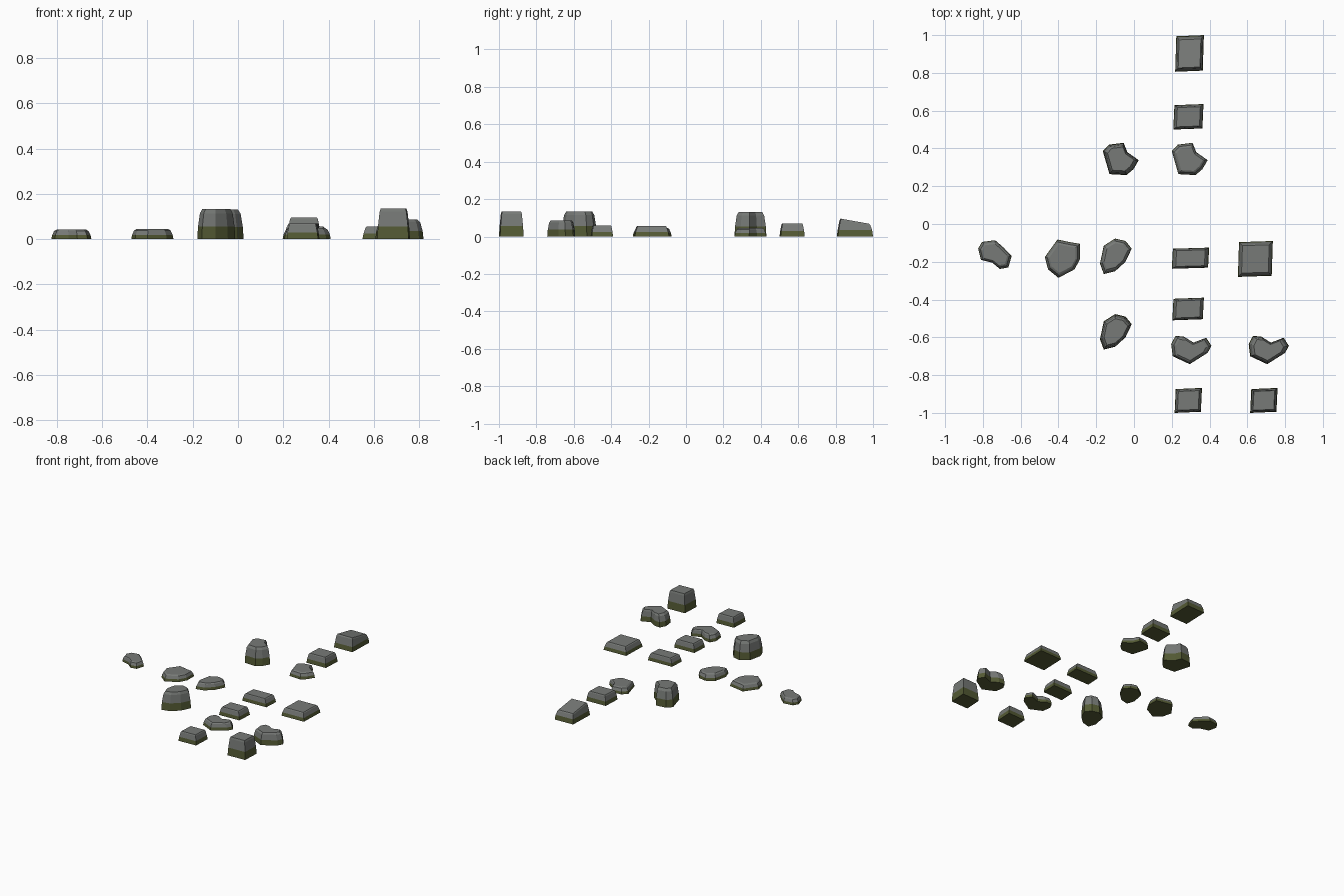
import bpy, bmesh

if "Cube" in bpy.data.objects:
    bpy.data.objects.remove(bpy.data.objects["Cube"])


def material(name, rgb):
    m = bpy.data.materials.new(name)
    m.diffuse_color = (*rgb, 1)
    m.use_nodes = True
    m.node_tree.nodes["Principled BSDF"].inputs["Base Color"].default_value = m.diffuse_color
    return m


STONE = material("grey stone", (0.185, 0.195, 0.185))
MOSS = material("dark moss", (0.09, 0.105, 0.035))

# rings from ground to crown: (share of height, outline scale)
ROUND = [(0, 1), (0.42, 0.96), (0.86, 0.86), (1, 0.74)]
BLOCK = [(0, 1), (0.42, 0.95), (0.9, 0.85), (1, 0.79)]


def rock(name, outline, height, rings, shift=(0, 0), slope=(0, 0)):
    """Stack scaled copies of an outline; slope tilts the upper rings."""
    pts = [(x / 1000 + shift[0], y / 1000 + shift[1]) for x, y in outline]
    xs, ys = [p[0] for p in pts], [p[1] for p in pts]
    cx, cy = (min(xs) + max(xs)) / 2, (min(ys) + max(ys)) / 2
    bm = bmesh.new()
    loops = []
    for f, s in rings:
        loop = []
        for x, y in pts:
            dx, dy = (x - cx) * s, (y - cy) * s
            tilt = (slope[0] * dx + slope[1] * dy) * (f if f > 0.5 else 0)
            loop.append(bm.verts.new((cx + dx, cy + dy, height * f + tilt)))
        loops.append(loop)
    n = len(pts)
    bm.faces.new(loops[0]).material_index = 1
    bm.faces.new(loops[-1])
    for k, (a, b) in enumerate(zip(loops, loops[1:])):
        for i in range(n):
            j = (i + 1) % n
            face = bm.faces.new((a[i], a[j], b[j], b[i]))
            face.material_index = 1 if k == 0 else 0   # mossy foot
    bmesh.ops.recalc_face_normals(bm, faces=bm.faces)
    mesh = bpy.data.meshes.new(name)
    bm.to_mesh(mesh)
    bm.free()
    mesh.materials.append(STONE)
    mesh.materials.append(MOSS)
    obj = bpy.data.objects.new(name, mesh)
    bpy.context.collection.objects.link(obj)


def block(x0, x1, y0, y1, skew=6):
    """Slightly irregular rectangle outline, in thousandths."""
    return [(x0, y0), (x1 - skew, y0 + skew), (x1, y1), (x0 + skew, y1 - skew)]


# outlines of the rounded stones, in thousandths
NOTCHED = [(200, 386), (232, 420), (310, 430), (330, 380),
           (390, 338), (362, 290), (325, 259), (235, 264)]
BEAN = [(197, -635), (220, -592), (265, -597), (315, -628), (382, -602),
        (410, -645), (390, -682), (295, -742), (205, -700)]
OVAL = [(-100, -77), (-45, -90), (-12, -130), (-45, -200),
        (-100, -250), (-160, -265), (-180, -210), (-160, -115)]
SHIELD = [(-472, -175), (-405, -82), (-345, -95), (-285, -105),
          (-285, -185), (-315, -240), (-400, -285), (-455, -240)]
PEBBLE = [(-825, -130), (-805, -95), (-735, -86), (-690, -125), (-648, -170),
          (-665, -230), (-710, -238), (-750, -205), (-810, -190)]

# rounded stones, low and tall
rock("notched_stone_low", NOTCHED, 0.045, ROUND)
rock("notched_stone_tall", NOTCHED, 0.13, ROUND, (-0.365, 0))
rock("bean_stone_low", BEAN, 0.05, ROUND)
rock("bean_stone_tall", BEAN, 0.087, ROUND, (0.41, 0))
rock("oval_stone_low", OVAL, 0.047, ROUND)
rock("oval_stone_tall", OVAL, 0.133, ROUND, (0, -0.40))
rock("shield_stone", SHIELD, 0.045, ROUND)
rock("pebble_stone", PEBBLE, 0.042, ROUND)

# square-cut blocks
rock("back_wedge_block", block(218, 370, 806, 1000), 0.082, BLOCK, slope=(0, -0.18))
rock("back_block", block(208, 368, 500, 635), 0.07, BLOCK)
rock("middle_block", block(200, 398, -237, -125), 0.055, BLOCK)
rock("wide_block", block(550, 735, -280, -90), 0.057, BLOCK)
rock("inner_front_block", block(203, 370, -510, -390), 0.06, BLOCK)
rock("front_block_low", block(215, 360, -1000, -868), 0.07, BLOCK)
rock("front_block_tall", block(615, 760, -1000, -868), 0.135, BLOCK)
